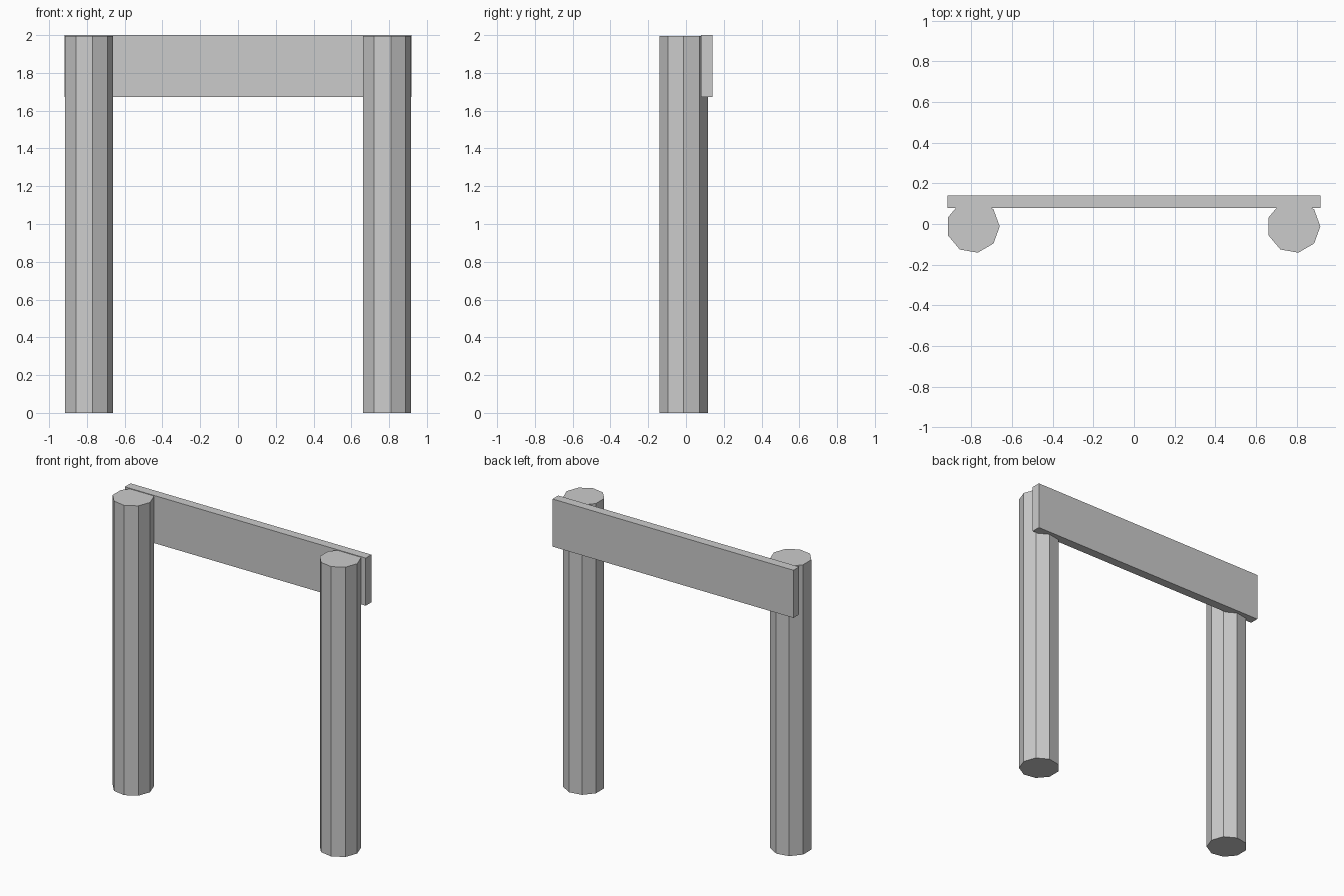
import bpy

if "Cube" in bpy.data.objects:
    bpy.data.objects.remove(bpy.data.objects["Cube"])

POST_RADIUS = 0.131
POST_HEIGHT = 1.996


def post(name, x):
    # Nine-sided flat-shaded post, first corner pointing to +x
    bpy.ops.mesh.primitive_cylinder_add(
        vertices=9, radius=POST_RADIUS, depth=POST_HEIGHT,
        location=(x, -0.012, POST_HEIGHT / 2), rotation=(0, 0, -1.5707963))
    bpy.context.object.name = name


def box(name, lo, hi):
    bpy.ops.mesh.primitive_cube_add(
        size=1, location=[(a + b) / 2 for a, b in zip(lo, hi)])
    obj = bpy.context.object
    obj.name = name
    obj.scale = [b - a for a, b in zip(lo, hi)]


# Two upright posts
post("left_post", -0.792)
post("right_post", 0.786)

# Plank fixed across the back of the posts at the top
box("cross_plank", (-0.918, 0.079, 1.672), (0.918, 0.141, 2.0))
